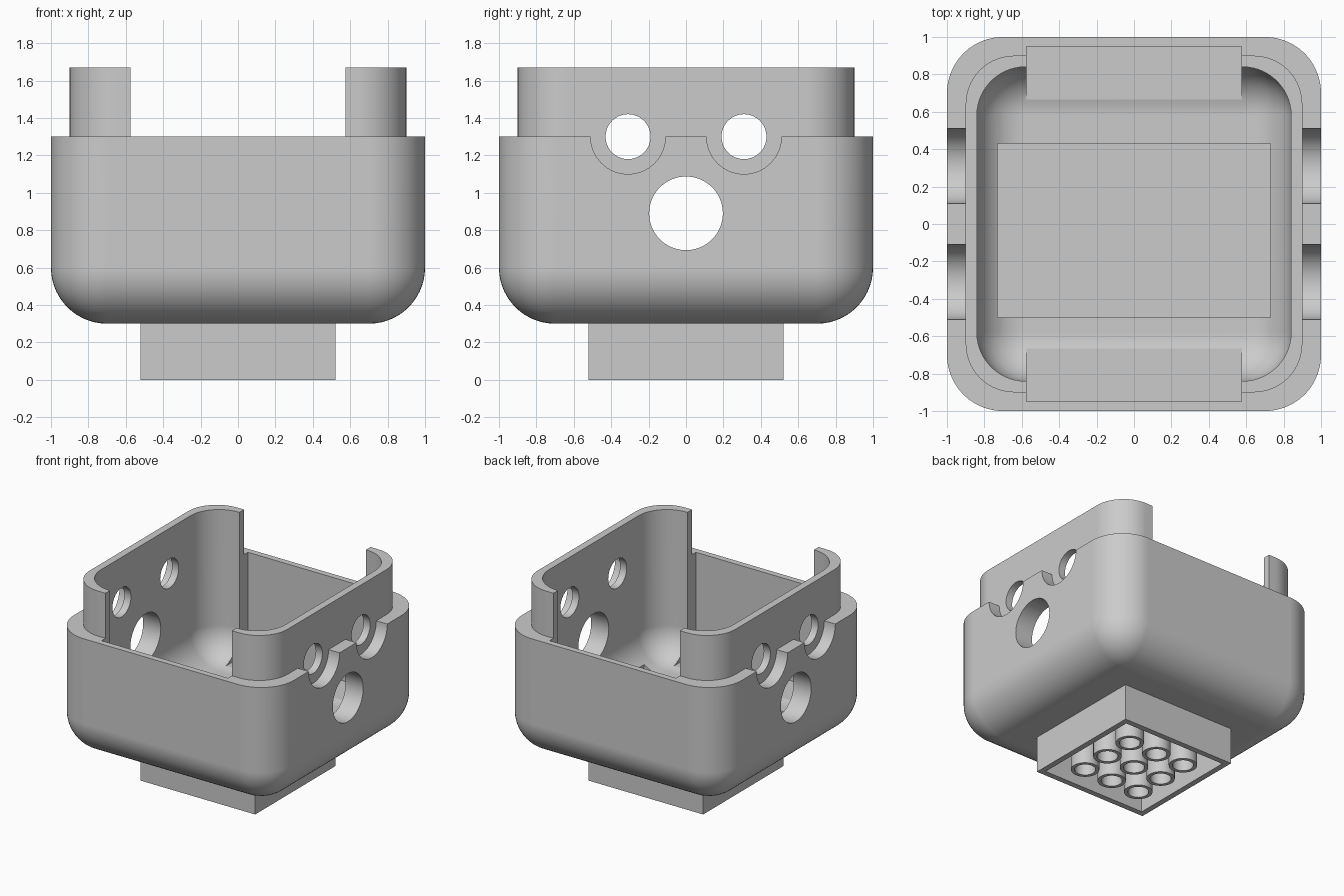
import bpy, bmesh, math
from mathutils import Matrix, Vector

default = bpy.data.objects.get("Cube")
if default:
    bpy.data.objects.remove(default, do_unlink=True)

GREY = (0.6, 0.6, 0.6, 1)
mat = bpy.data.materials.new("plain grey")
mat.use_nodes = True
mat.diffuse_color = GREY
mat.node_tree.nodes["Principled BSDF"].inputs["Base Color"].default_value = GREY


def to_object(name, bm):
    mesh = bpy.data.meshes.new(name)
    bmesh.ops.recalc_face_normals(bm, faces=bm.faces)
    bm.to_mesh(mesh)
    bm.free()
    obj = bpy.data.objects.new(name, mesh)
    mesh.materials.append(mat)
    bpy.context.collection.objects.link(obj)
    return obj


def box(name, low, high, radius=0, round_bottom=False):
    """Box with optional rounded upright edges and rounded bottom rim."""
    low, high = Vector(low), Vector(high)
    bm = bmesh.new()
    bmesh.ops.create_cube(bm, size=1)
    for v in bm.verts:
        v.co = (low + high) / 2 + v.co * (high - low)
    if radius:
        def chosen(e):
            a, b = (v.co for v in e.verts)
            upright = abs(a.z - b.z) > 0.01
            bottom = max(a.z, b.z) < low.z + 0.01
            return upright or (round_bottom and bottom)
        bmesh.ops.bevel(bm, geom=[e for e in bm.edges if chosen(e)],
                        offset=radius, segments=14, profile=0.5,
                        affect='EDGES', clamp_overlap=True)
    return to_object(name, bm)


def cylinders(name, centres, radius, length, axis='Z'):
    bm = bmesh.new()
    turn = Matrix.Rotation(math.pi / 2, 4, 'Y') if axis == 'X' else Matrix()
    for c in centres:
        bmesh.ops.create_cone(bm, cap_ends=True, segments=64, radius1=radius,
                              radius2=radius, depth=length,
                              matrix=Matrix.Translation(c) @ turn)
    return to_object(name, bm)


def combine(target, tool, operation='DIFFERENCE'):
    mod = target.modifiers.new("combine", 'BOOLEAN')
    mod.operation, mod.solver, mod.object = operation, 'EXACT', tool
    bpy.context.view_layer.objects.active = target
    bpy.ops.object.modifier_apply(modifier=mod.name)
    bpy.data.objects.remove(tool, do_unlink=True)


def finish(obj):
    bpy.ops.object.select_all(action='DESELECT')
    obj.select_set(True)
    bpy.context.view_layer.objects.active = obj
    bpy.ops.object.shade_smooth_by_angle(angle=math.radians(30))
    mod = obj.modifiers.new("even shading", 'WEIGHTED_NORMAL')
    mod.keep_sharp = True


# Rounded tray with round recesses in the rim of both sides
housing = box("housing", (-1, -1, 0.3), (1, 1, 1.3), 0.3, True)
ports = [(0, s * 0.31, 1.3) for s in (-1, 1)]
combine(housing, cylinders("port_recess", ports, 0.2, 3, 'X'))

# Raised lip and square foot
combine(housing, box("lip", (-0.9, -0.9, 1.05), (0.9, 0.9, 1.67), 0.26), 'UNION')
combine(housing, box("foot", (-0.52, -0.52, 0), (0.52, 0.52, 0.36)), 'UNION')

# Inner cavity and shallow floor pocket
combine(housing, box("cavity", (-0.84, -0.84, 0.46), (0.84, 0.84, 2.2), 0.26, True))
combine(housing, box("floor_pocket", (-0.73, -0.5, 0.445), (0.73, 0.43, 0.8)))

# Wide slots in the front and back walls
for s in (-1, 1):
    y = sorted((s * 0.6, s * 0.95))
    combine(housing, box("wall_slot", (-0.575, y[0], 0.475), (0.575, y[1], 2)))

# Round openings through both sides
combine(housing, cylinders("port_holes", ports, 0.12, 3, 'X'))
combine(housing, cylinders("cable_hole", [(0, 0, 0.89)], 0.197, 3, 'X'))

# Hollow underside of the foot
combine(housing, box("foot_hollow", (-0.473, -0.473, -0.1), (0.473, 0.473, 0.26)))
finish(housing)

# Grid of hollow tubes under the foot
grid = [(i * 0.262, j * 0.262) for i in (-1, 0, 1) for j in (-1, 0, 1)]
tubes = cylinders("foot_tubes", [(x, y, 0.14) for x, y in grid], 0.107, 0.28)
combine(tubes, cylinders("tube_bores", [(x, y, 0.08) for x, y in grid], 0.079, 0.36))
finish(tubes)
